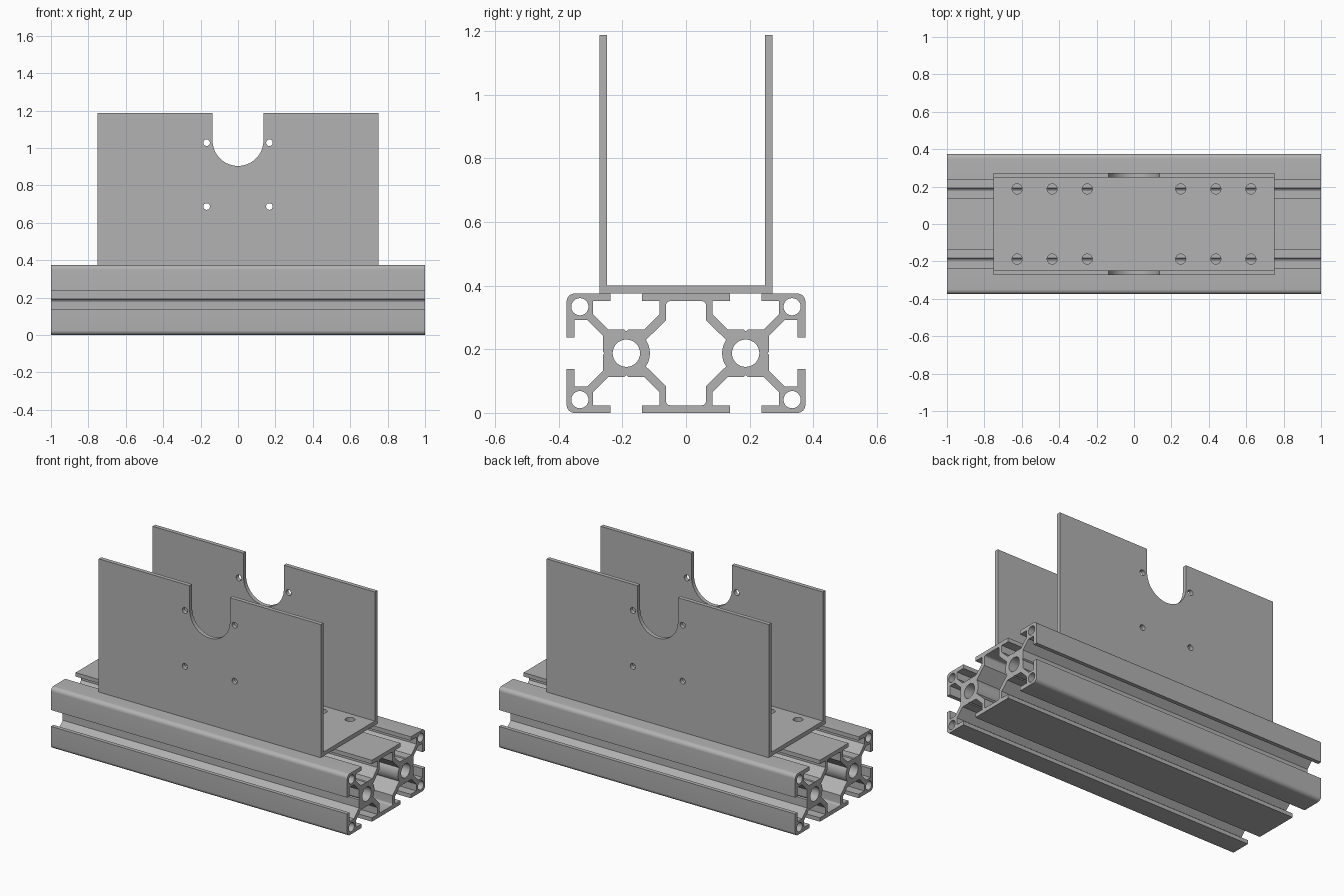
import bpy, bmesh
from math import sin, cos, radians
from mathutils import Matrix

cube = bpy.data.objects.get("Cube")
if cube:
    bpy.data.objects.remove(cube, do_unlink=True)

grey = bpy.data.materials.new("aluminium grey")
grey.use_nodes = True
grey.diffuse_color = (0.445, 0.445, 0.445, 1)
bsdf = next(n for n in grey.node_tree.nodes if n.type == 'BSDF_PRINCIPLED')
bsdf.inputs["Base Color"].default_value = grey.diffuse_color


def arc(cx, cy, r, start, end, steps):
    angles = [radians(start + (end - start) * i / steps) for i in range(steps + 1)]
    return [(cx + r * cos(a), cy + r * sin(a)) for a in angles]


def circle(cx, cy, r):
    return arc(cx, cy, r, 0, 360, 32)[:-1]


def mirror_quarter(q):
    """Close a loop from its upper right quarter."""
    half = q + [(x, -y) for x, y in reversed(q)][1:]
    return half + [(-x, y) for x, y in reversed(half)]


def extrude_loops(name, loops, half_depth, matrix):
    """Fill an outline with holes, give it depth and turn it into a mesh."""
    curve = bpy.data.curves.new(name + " outline", 'CURVE')
    curve.dimensions = '2D'
    curve.fill_mode = 'BOTH'
    curve.extrude = half_depth
    for loop in loops:
        spline = curve.splines.new('POLY')
        spline.points.add(len(loop) - 1)
        for point, (x, y) in zip(spline.points, loop):
            point.co = (x, y, 0, 1)
        spline.use_cyclic_u = True
    helper = bpy.data.objects.new(name + " helper", curve)
    bpy.context.collection.objects.link(helper)
    graph = bpy.context.evaluated_depsgraph_get()
    mesh = bpy.data.meshes.new_from_object(helper.evaluated_get(graph))
    bpy.data.objects.remove(helper, do_unlink=True)
    bpy.data.curves.remove(curve)

    bm = bmesh.new()
    bm.from_mesh(mesh)
    bmesh.ops.remove_doubles(bm, verts=bm.verts, dist=0.0001)
    bmesh.ops.transform(bm, matrix=matrix, verts=bm.verts)
    bmesh.ops.recalc_face_normals(bm, faces=bm.faces)
    bm.to_mesh(mesh)
    bm.free()
    mesh.materials.clear()
    mesh.materials.append(grey)
    obj = bpy.data.objects.new(name, mesh)
    bpy.context.collection.objects.link(obj)
    bpy.ops.object.select_all(action='DESELECT')
    obj.select_set(True)
    bpy.context.view_layer.objects.active = obj
    bpy.ops.object.shade_smooth_by_angle(angle=radians(30))
    return obj


# Slotted rail: two square cells side by side, drawn about the rail's centre
C = 0.1875                      # half a cell, and the offset of each cell
WALL = 0.1635                   # inner face of the outer walls
CORE = 0.074                    # half width of the core
slot = [(0, 0.069), (0.006, CORE), (0.056, CORE), (0.104, 0.122),
        (0.104, WALL), (0.05, WALL), (0.05, C)]
quarter = ([(-u, v) for u, v in reversed(slot)] + slot[1:]
           + arc(C - 0.025, C - 0.025, 0.025, 90, 0, 8)
           + [(v, u) for u, v in reversed(slot)])
outer = mirror_quarter([(u + C, v) for u, v in quarter])

# Hollow between the two cores
cavity = mirror_quarter(arc(0.0505, WALL - 0.012, 0.012, 90, 0, 6)
                        + [(0.0625, 0.104)]
                        + arc(C, 0, CORE, 146, 180, 6))
bores = [circle(s * C, 0, 0.043) for s in (-1, 1)]
corner_holes = [circle(s * (C + 0.146), t * 0.146, 0.027)
                for s in (-1, 1) for t in (-1, 1)]
along_x = Matrix(((0, 0, 1, 0), (1, 0, 0, 0), (0, 1, 0, C), (0, 0, 0, 1)))
extrude_loops("slotted_rail", [outer, cavity] + bores + corner_holes, 1.0, along_x)

# Bracket floor with two rows of bolt holes
HALF = 0.75
T = 0.0125                      # half the sheet thickness
BASE = 2 * C
SIDE_Y = 0.26
inner_y = SIDE_Y - T
floor = [(-HALF, -inner_y), (HALF, -inner_y), (HALF, inner_y), (-HALF, inner_y)]
bolts = [circle(s * x, t * C, 0.027)
         for x in (0.25, 0.4375, 0.625) for s in (-1, 1) for t in (-1, 1)]
extrude_loops("bracket_floor", [floor] + bolts, T, Matrix.Translation((0, 0, BASE + T)))

# Upright side plates with a round-bottomed notch and four small holes
TOP = 1.1875
R = 0.136
side = ([(-HALF, BASE), (HALF, BASE), (HALF, TOP), (R, TOP)]
        + arc(0, 1.04, R, 0, -180, 32) + [(-R, TOP), (-HALF, TOP)])
screws = [circle(s * 0.168, z, 0.0175) for s in (-1, 1) for z in (0.687, 1.028)]
for name, y in (("front_side_plate", -SIDE_Y), ("back_side_plate", SIDE_Y)):
    upright = Matrix.Translation((0, y, 0)) @ Matrix.Rotation(radians(90), 4, 'X')
    extrude_loops(name, [side] + screws, T, upright)
